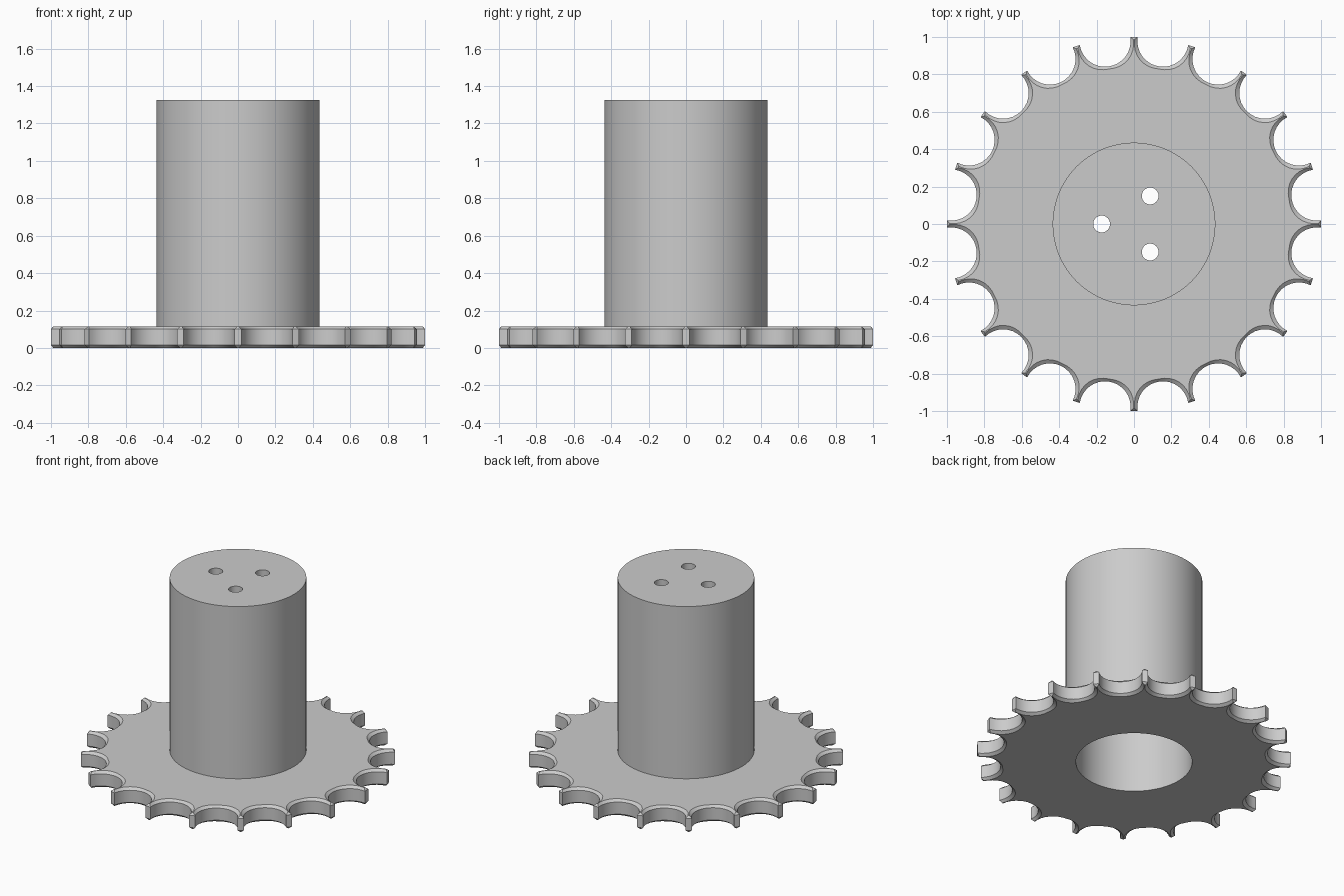
import bpy, bmesh
from math import cos, sin, pi, radians
from mathutils import Vector

cube = bpy.data.objects.get("Cube")
if cube:
    bpy.data.objects.remove(cube, do_unlink=True)

TEETH = 20
PLATE_TOP = 0.115
HUB_TOP = 1.325
HUB_R = 0.435
BORE_R = 0.37
CAP = 0.1
CHAMFER = 0.015
SIDES = 96

steel = bpy.data.materials.new("plain grey")
steel.use_nodes = True
grey = (0.6, 0.6, 0.6, 1)
steel.diffuse_color = grey
steel.node_tree.nodes["Principled BSDF"].inputs["Base Color"].default_value = grey


def make_object(name, bm):
    bmesh.ops.recalc_face_normals(bm, faces=bm.faces)
    mesh = bpy.data.meshes.new(name)
    bm.to_mesh(mesh)
    bm.free()
    mesh.materials.append(steel)
    obj = bpy.data.objects.new(name, mesh)
    bpy.context.collection.objects.link(obj)
    return obj


def cylinder(name, radius, z0, z1, x=0, y=0, sides=SIDES):
    bm = bmesh.new()
    bmesh.ops.create_cone(bm, cap_ends=True, segments=sides, radius1=radius,
                          radius2=radius, depth=z1 - z0)
    bmesh.ops.translate(bm, verts=bm.verts, vec=(x, y, (z0 + z1) / 2))
    return make_object(name, bm)


def cut(obj, cutters):
    """Subtract the cutters, bake the result and remove the cutters."""
    for cutter in cutters:
        cutter.hide_render = True
        mod = obj.modifiers.new("cut", 'BOOLEAN')
        mod.operation = 'DIFFERENCE'
        mod.solver = 'EXACT'
        mod.object = cutter
    graph = bpy.context.evaluated_depsgraph_get()
    baked = bpy.data.meshes.new_from_object(obj.evaluated_get(graph))
    obj.modifiers.clear()
    obj.data = baked
    for cutter in cutters:
        bpy.data.objects.remove(cutter, do_unlink=True)


def polar(radius, angle):
    return Vector((cos(angle), sin(angle))) * radius


def scalloped_outline(inset, steps=16):
    """Rim of blunt teeth separated by round scallops."""
    radius = 0.137 + 0.9 * inset
    points = []
    for i in range(TEETH):
        mid = 2 * pi * (i + 0.5) / TEETH
        out, side = polar(1, mid), polar(1, mid + pi / 2)
        for k in range(steps + 1):
            a = pi * k / steps
            points.append(out * (0.99 - radius * sin(a) - inset * abs(cos(a)))
                          - side * radius * cos(a))
        points.append(polar(1 - 0.8 * inset, mid + pi / TEETH))
    return points


def loft(bm, layers):
    """Skin stacked (z, outline) layers; return the end loops' edges."""
    rings = [[bm.verts.new((p.x, p.y, z)) for p in points] for z, points in layers]
    for low, high in zip(rings, rings[1:]):
        for i in range(len(low)):
            j = (i + 1) % len(low)
            bm.faces.new((low[i], low[j], high[j], high[i]))
    return [[bm.edges.get((ring[i - 1], ring[i])) for i in range(len(ring))]
            for ring in (rings[0], rings[-1])]


# Toothed plate with chamfered rims and a central bore
bm = bmesh.new()
wide, narrow = scalloped_outline(0), scalloped_outline(CHAMFER)
bore = [polar(BORE_R, 2 * pi * i / SIDES) for i in range(SIDES)]
rim_ends = loft(bm, [(0, narrow), (CHAMFER, wide),
                     (PLATE_TOP - CHAMFER, wide), (PLATE_TOP, narrow)])
bore_ends = loft(bm, [(0, bore), (PLATE_TOP, bore)])
for rim_edges, bore_edges in zip(rim_ends, bore_ends):
    bmesh.ops.triangle_fill(bm, use_beauty=True, normal=(0, 0, 1),
                            edges=rim_edges + bore_edges)
plate = make_object("toothed_plate", bm)

# Hollow hub, closed at the top, with three drilled holes
hub = cylinder("hub", HUB_R, PLATE_TOP, HUB_TOP)
cutters = [cylinder("hub_bore", BORE_R, -0.1, HUB_TOP - CAP)]
for angle in (60, 180, 300):
    spot = polar(0.173, radians(angle))
    cutters.append(cylinder("drill", 0.045, HUB_TOP - 2 * CAP, HUB_TOP + CAP,
                            spot.x, spot.y, 32))
cut(hub, cutters)

# Smooth the round walls, keep the rims sharp
bpy.ops.object.select_all(action='DESELECT')
for obj in (plate, hub):
    obj.select_set(True)
bpy.context.view_layer.objects.active = hub
bpy.ops.object.shade_smooth_by_angle(angle=radians(30))
